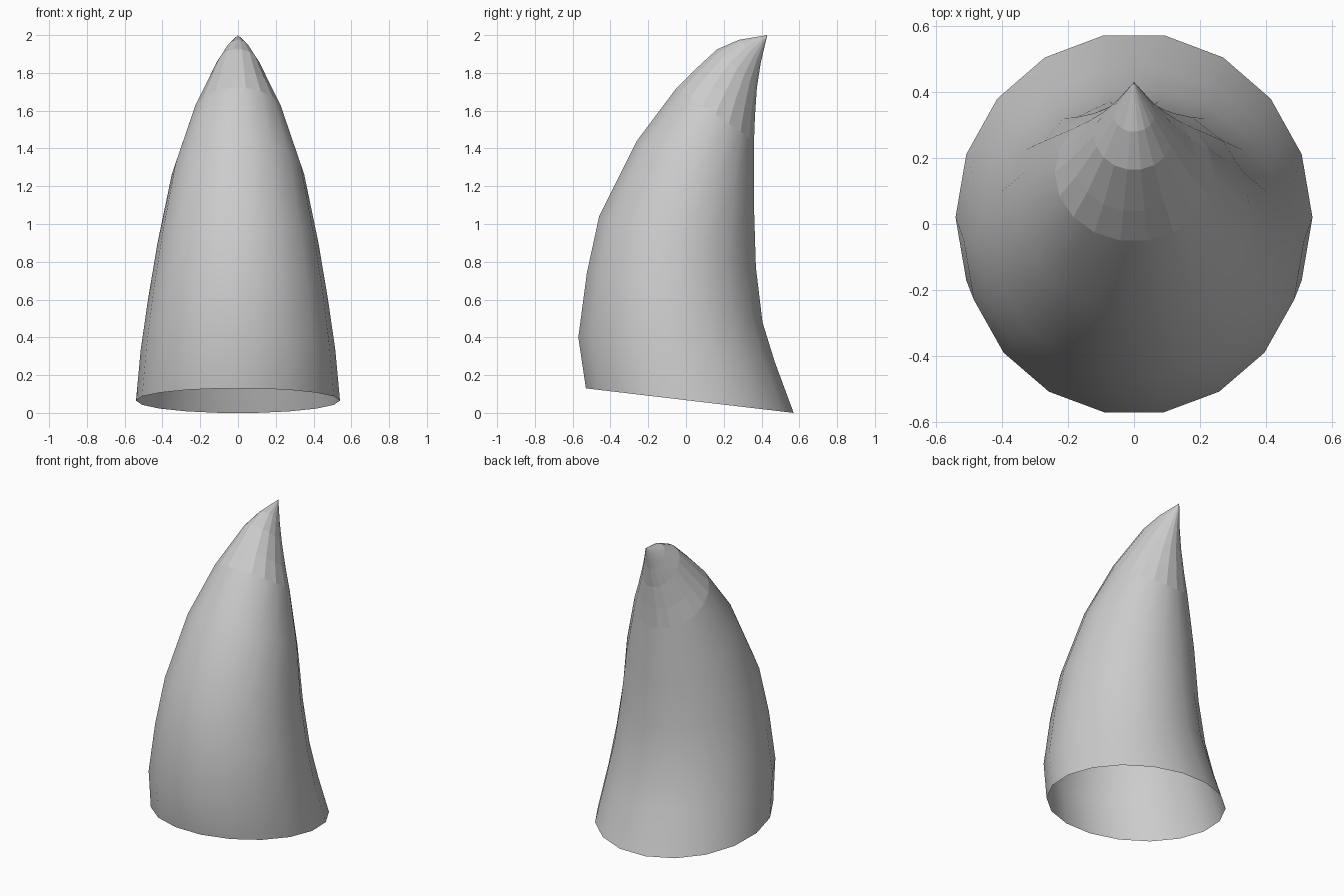
import bpy, bmesh
from math import sin, cos, pi

if "Cube" in bpy.data.objects:
    bpy.data.objects.remove(bpy.data.objects["Cube"])

SIDES = 18
# Tilted rings: front y, front z, back y, back z, half width
RINGS = [
    (-0.53, 0.13, 0.57, 0.00, 0.54),
    (-0.57, 0.40, 0.47, 0.27, 0.515),
    (-0.525, 0.74, 0.405, 0.48, 0.475),
    (-0.46, 1.04, 0.37, 0.77, 0.425),
    (-0.26, 1.44, 0.36, 1.09, 0.35),
    (-0.05, 1.72, 0.36, 1.44, 0.24),
    (0.04, 1.81, 0.365, 1.57, 0.185),
    (0.165, 1.925, 0.375, 1.72, 0.12),
    (0.28, 1.975, 0.395, 1.85, 0.065),
]
TIP = (0, 0.43, 2.0)
FLAT_FROM = 5  # the tip above this ring is faceted

bm = bmesh.new()


def add_ring(fy, fz, by, bz, width):
    ring = []
    for i in range(SIDES):
        a = 2 * pi * i / SIDES
        t = sin(a) / cos(pi / SIDES) / 2 + 0.5   # 0 at front, 1 at back
        ring.append(bm.verts.new((width * cos(a), fy + (by - fy) * t, fz + (bz - fz) * t)))
    return ring


# Curved body, open at the base
rings = [add_ring(*r) for r in RINGS]
for k, (low, high) in enumerate(zip(rings, rings[1:])):
    for i in range(SIDES):
        j = (i + 1) % SIDES
        bm.faces.new((low[i], low[j], high[j], high[i])).smooth = k < FLAT_FROM

# Pointed tip
apex = bm.verts.new(TIP)
for i in range(SIDES):
    bm.faces.new((rings[-1][i], rings[-1][(i + 1) % SIDES], apex))

mesh = bpy.data.meshes.new("horn")
bm.to_mesh(mesh)
bm.free()
bpy.context.collection.objects.link(bpy.data.objects.new("horn", mesh))
